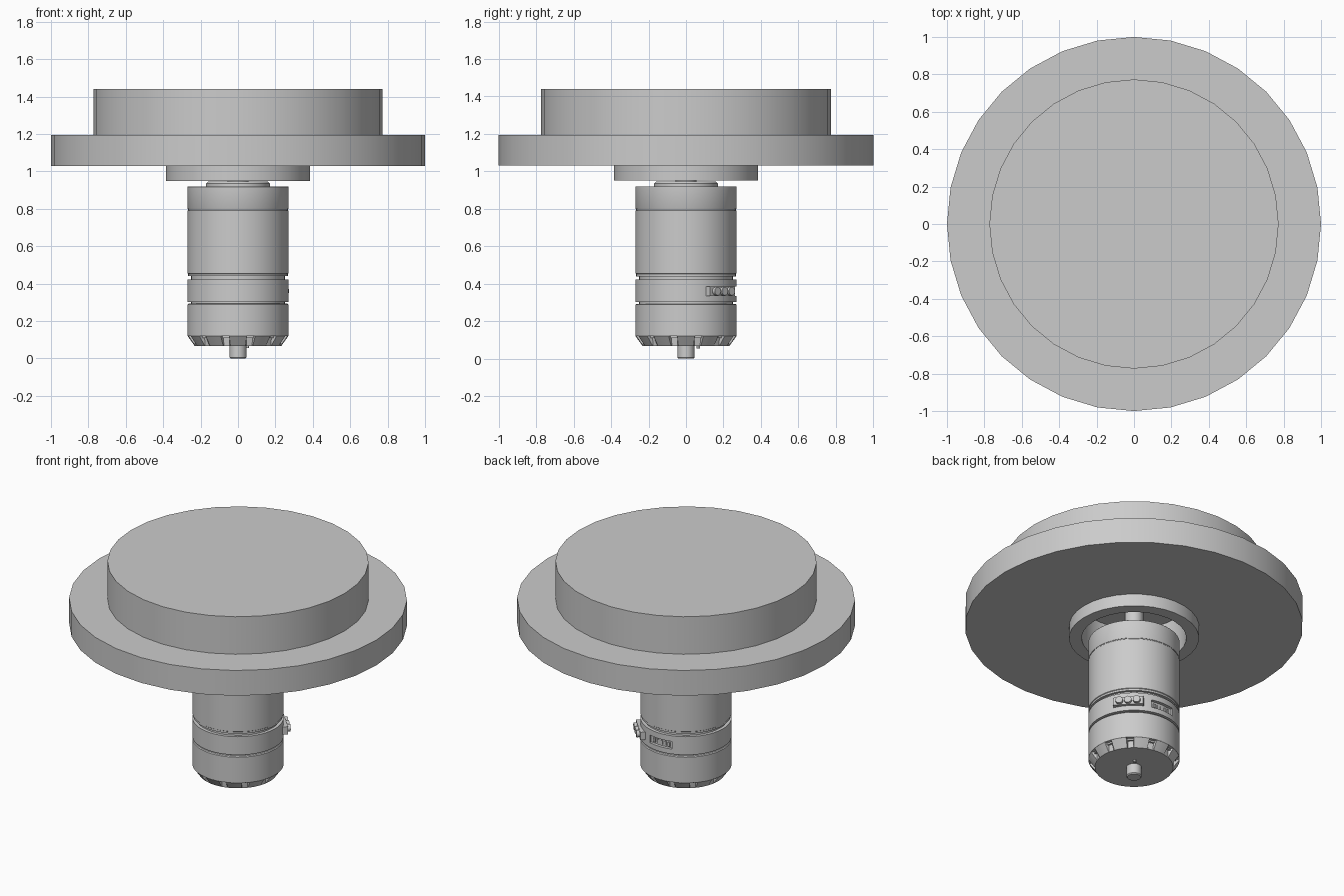
import bpy
import bmesh
from math import cos, sin, pi, radians
from mathutils import Matrix

if "Cube" in bpy.data.objects:
    bpy.data.objects.remove(bpy.data.objects["Cube"], do_unlink=True)

grey = bpy.data.materials.new("plain grey")
grey.use_nodes = True
grey.diffuse_color = (0.6, 0.6, 0.6, 1)
grey.node_tree.nodes["Principled BSDF"].inputs["Base Color"].default_value = (0.6, 0.6, 0.6, 1)


def finish(name, bm, smooth=True):
    """Turn a bmesh into a named, shaded object."""
    bmesh.ops.remove_doubles(bm, verts=bm.verts, dist=1e-5)
    bmesh.ops.recalc_face_normals(bm, faces=bm.faces)
    mesh = bpy.data.meshes.new(name)
    bm.to_mesh(mesh)
    bm.free()
    mesh.materials.append(grey)
    obj = bpy.data.objects.new(name, mesh)
    bpy.context.collection.objects.link(obj)
    if smooth:
        shade(obj)
    return obj


def shade(obj):
    bpy.ops.object.select_all(action="DESELECT")
    obj.select_set(True)
    bpy.context.view_layer.objects.active = obj
    bpy.ops.object.shade_smooth_by_angle(angle=radians(30))


def lathe(name, profile, sides=64):
    """Revolve a closed (radius, height) outline around z."""
    bm = bmesh.new()
    rings = [[bm.verts.new((r * cos(2 * pi * i / sides), r * sin(2 * pi * i / sides), z))
              for i in range(sides)] if r > 0 else [bm.verts.new((0, 0, z))]
             for r, z in profile]
    for a, b in zip(rings, rings[1:] + rings[:1]):
        for i in range(sides):
            j = (i + 1) % sides
            if len(a) > 1 and len(b) > 1:
                bm.faces.new((a[i], a[j], b[j], b[i]))
            elif len(a) > 1:
                bm.faces.new((a[i], a[j], b[0]))
            elif len(b) > 1:
                bm.faces.new((a[0], b[j], b[i]))
    return finish(name, bm)


def disc(name, r, z0, z1, sides=32):
    bm = bmesh.new()
    bmesh.ops.create_cone(bm, cap_ends=True, segments=sides, radius1=r, radius2=r, depth=z1 - z0,
                          matrix=Matrix.Translation((0, 0, (z0 + z1) / 2)))
    return finish(name, bm)


def tangent_box(name, angle, r, side, z, depth, width, height):
    """Box facing outwards at a given angle around the motor."""
    bm = bmesh.new()
    bmesh.ops.create_cube(bm, size=1, matrix=Matrix.Rotation(radians(angle), 4, "Z")
                          @ Matrix.Translation((r, side, z))
                          @ Matrix.Diagonal((depth, width, height, 1)))
    return finish(name, bm, smooth=False)


# Stacked discs, with a deep socket under the wide one
disc("upper_disc", 0.773, 1.195, 1.44)
lathe("wide_disc", [(0.31, 1.03), (1, 1.03), (1, 1.195), (0.31, 1.195)], 32)
lathe("mounting_ring", [(0.31, 0.95), (0.385, 0.95), (0.385, 1.03), (0.31, 1.03)], 32)

# Motor shaft and boss
disc("drive_shaft", 0.055, 0.92, 1.195)
lathe("front_boss", [(0, 0.91), (0.17, 0.91), (0.17, 0.935), (0.16, 0.945), (0, 0.945)])

# Motor housing, separated by thin grooves
disc("motor_core", 0.25, 0.11, 0.90, 64)
lathe("motor_cap", [(0, 0.798), (0.268, 0.798), (0.27, 0.802), (0.27, 0.918),
                    (0.268, 0.92), (0, 0.92)])
lathe("motor_body", [(0, 0.44), (0.266, 0.44), (0.266, 0.452), (0.27, 0.455),
                     (0.27, 0.79), (0.266, 0.794), (0.266, 0.798), (0, 0.798)])
lathe("rear_housing", [(0, 0.12), (0.27, 0.12), (0.27, 0.288), (0.265, 0.293), (0, 0.293)])
band = lathe("connector_band", [(0, 0.303), (0.27, 0.303), (0.27, 0.422), (0, 0.422)])

# Rectangular recess at the back of the band
cutter = tangent_box("recess_cutter", 90, 0.28, 0, 0.36, 0.07, 0.16, 0.05)
cutter.hide_render = True
cut = band.modifiers.new("recess", "BOOLEAN")
cut.operation = "DIFFERENCE"
cut.solver = "EXACT"
cut.object = cutter
bpy.context.view_layer.objects.active = band
bpy.ops.object.modifier_apply(modifier=cut.name)
bpy.data.objects.remove(cutter, do_unlink=True)
shade(band)
for i in range(5):
    tangent_box("recess_contact", 90, 0.248, (i - 2) * 0.026, 0.357, 0.012, 0.014, 0.026)

# Side terminal block with three round sockets
tangent_box("terminal_block", 43, 0.268, 0, 0.36, 0.036, 0.18, 0.05)
for i in (-1, 0, 1):
    bm = bmesh.new()
    bmesh.ops.create_cone(bm, cap_ends=True, segments=20, radius1=0.022, radius2=0.022, depth=0.04,
                          matrix=Matrix.Rotation(radians(43), 4, "Z")
                          @ Matrix.Translation((0.285, i * 0.052, 0.36))
                          @ Matrix.Rotation(pi / 2, 4, "Y"))
    finish("terminal_socket", bm)

# Tapered end cap with vent notches around the edge
NOTCHES = 12
bm = bmesh.new()
low, high = [], []
for i in range(NOTCHES):
    for offset, r in ((-10, 0.27), (-5, 0.27), (0, 0.27), (5, 0.27), (10, 0.27),
                      (11, 0.238), (15, 0.238), (19, 0.238)):
        a = radians(i * 360 / NOTCHES + offset)
        low.append(bm.verts.new((0.232 * cos(a), 0.232 * sin(a), 0.068)))
        high.append(bm.verts.new((r * cos(a), r * sin(a), 0.121)))
for i in range(len(low)):
    j = (i + 1) % len(low)
    bm.faces.new((low[i], low[j], high[j], high[i]))
bm.faces.new(low[::-1])
bm.faces.new(high)
finish("vented_end_cap", bm)

# Rear shaft stub and locating pin
lathe("rear_shaft", [(0, 0), (0.04, 0), (0.045, 0.006), (0.045, 0.08), (0, 0.08)], 32)
bm = bmesh.new()
bmesh.ops.create_cone(bm, cap_ends=True, segments=12, radius1=0.01, radius2=0.01, depth=0.02,
                      matrix=Matrix.Translation((0.05, 0.065, 0.065)))
finish("locating_pin", bm)
